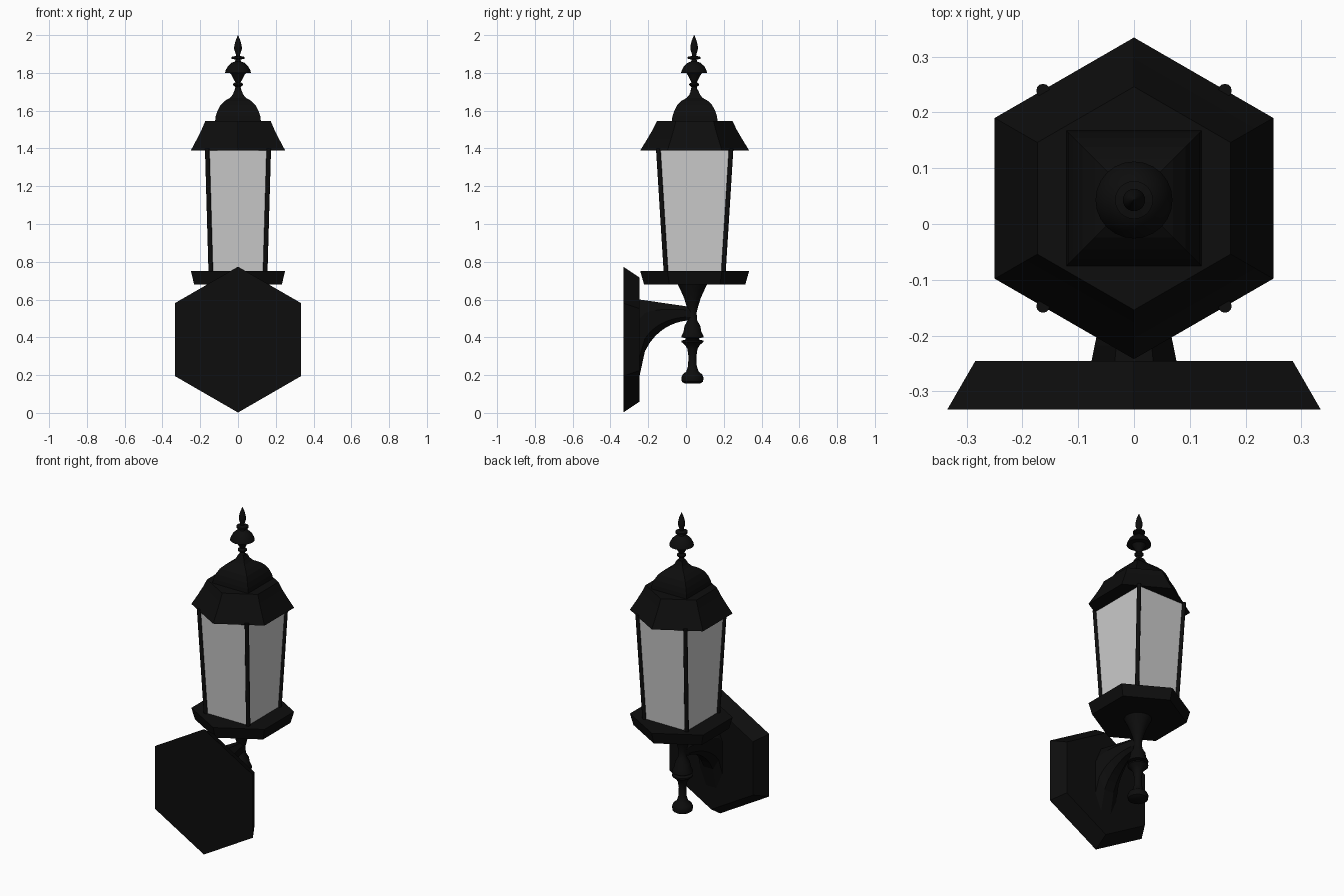
import bpy, bmesh
from math import sin, cos, pi, radians

if "Cube" in bpy.data.objects:
    bpy.data.objects.remove(bpy.data.objects["Cube"])

CY = 0.046   # lantern axis
SY = 0.034   # stem axis

black = bpy.data.materials.new("black_metal")
black.diffuse_color = (0.004, 0.004, 0.004, 1)
black.use_nodes = True
black.node_tree.nodes["Principled BSDF"].inputs["Base Color"].default_value = black.diffuse_color


def loft(name, rings, mat=black, smooth=False):
    """Skin a list of equal-length point rings and cap both ends."""
    bm = bmesh.new()
    vs = [[bm.verts.new(p) for p in r] for r in rings]
    n = len(vs[0])
    for a, b in zip(vs, vs[1:]):
        for i in range(n):
            j = (i + 1) % n
            bm.faces.new((a[i], a[j], b[j], b[i]))
    bm.faces.new(vs[0][::-1])
    bm.faces.new(vs[-1])
    bmesh.ops.recalc_face_normals(bm, faces=bm.faces)
    me = bpy.data.meshes.new(name)
    bm.to_mesh(me)
    bm.free()
    ob = bpy.data.objects.new(name, me)
    bpy.context.collection.objects.link(ob)
    if mat:
        me.materials.append(mat)
    if smooth:
        bpy.ops.object.select_all(action='DESELECT')
        ob.select_set(True)
        bpy.context.view_layer.objects.active = ob
        bpy.ops.object.shade_smooth_by_angle(angle=radians(40))
    return ob


def ring(r, z, n, cy, start=pi / 2):
    return [(r * cos(start + 2 * pi * i / n), cy + r * sin(start + 2 * pi * i / n), z)
            for i in range(n)]


def turned(name, profile, n, cy, start=pi / 2, smooth=False):
    return loft(name, [ring(r, z, n, cy, start) for r, z in profile], smooth=smooth)


# Wall plate: bevelled hexagon standing upright
loft("wall_plate", [[(x, y, z + 0.388) for x, z, _ in ring(r, 0, 6, 0)]
                    for r, y in ((0.386, -0.332), (0.328, -0.245))])

# Bracket arm: tapering hexagonal section with a curved underside
sections = []
for i in range(11):
    t = i / 10
    y = -0.245 + 0.275 * t
    top = 0.60 - 0.04 * t
    low = 0.20 + 0.29 * (1 - (1 - t) ** 2) ** 0.5
    w = 0.076 - 0.056 * t
    h = top - low
    sections.append([(0.45 * w, y, top), (w, y, top - 0.25 * h), (w, y, low + 0.25 * h),
                     (0.45 * w, y, low), (-0.45 * w, y, low), (-w, y, low + 0.25 * h),
                     (-w, y, top - 0.25 * h), (-0.45 * w, y, top)])
loft("bracket_arm", sections)

# Turned stem
turned("stem", [(0.04, 0.155), (0.056, 0.165), (0.059, 0.185), (0.052, 0.203), (0.032, 0.22),
                (0.023, 0.25), (0.021, 0.30), (0.027, 0.34), (0.04, 0.36), (0.058, 0.375),
                (0.058, 0.383), (0.036, 0.388), (0.036, 0.395), (0.058, 0.40), (0.058, 0.408),
                (0.047, 0.43), (0.042, 0.46), (0.025, 0.49), (0.022, 0.53), (0.032, 0.57),
                (0.045, 0.61), (0.063, 0.65), (0.08, 0.685)], 24, SY, smooth=True)

# Base tray and flared hexagonal roof
turned("base_tray", [(0.268, 0.68), (0.288, 0.75)], 6, CY)
turned("roof", [(0.288, 1.39), (0.251, 1.45), (0.222, 1.50), (0.2, 1.545)], 6, CY)

# Four-sided glass: half sizes at bottom and top
BX, BY, BZ = 0.144, 0.152, 0.74
TX, TY, TZ = 0.163, 0.193, 1.392
corners = [(1, 1), (-1, 1), (-1, -1), (1, -1)]
loft("glass", [[(sx * BX, CY + sy * BY, BZ) for sx, sy in corners],
               [(sx * TX, CY + sy * TY, TZ) for sx, sy in corners]], mat=None)

# Corner posts
for k, (sx, sy) in enumerate(corners):
    rings = []
    for x, y, z in ((BX, BY, BZ), (TX, TY, 1.4)):
        rings.append([(px + sx * x, py + CY + sy * y, z)
                      for px, py, _ in ring(0.012, 0, 12, 0)])
    loft("corner_post_%d" % (k + 1), rings, smooth=True)

# Square dome, half widths turned into corner radii
dome = [(0.122, 1.54), (0.118, 1.57), (0.108, 1.60), (0.092, 1.63), (0.07, 1.652),
        (0.042, 1.668), (0.028, 1.685), (0.018, 1.71)]
turned("dome", [(w * 2 ** 0.5, z) for w, z in dome], 4, CY, pi / 4)

# Finial
turned("finial", [(0.022, 1.69), (0.014, 1.725), (0.026, 1.735), (0.026, 1.742), (0.014, 1.75),
                  (0.022, 1.765), (0.032, 1.785), (0.04, 1.798), (0.069, 1.80), (0.066, 1.812),
                  (0.054, 1.835), (0.035, 1.853), (0.016, 1.86), (0.013, 1.87), (0.034, 1.875),
                  (0.034, 1.885), (0.011, 1.89), (0.012, 1.90), (0.02, 1.925), (0.02, 1.94),
                  (0.013, 1.97), (0.001, 2.0)], 24, CY - 0.003, smooth=True)
